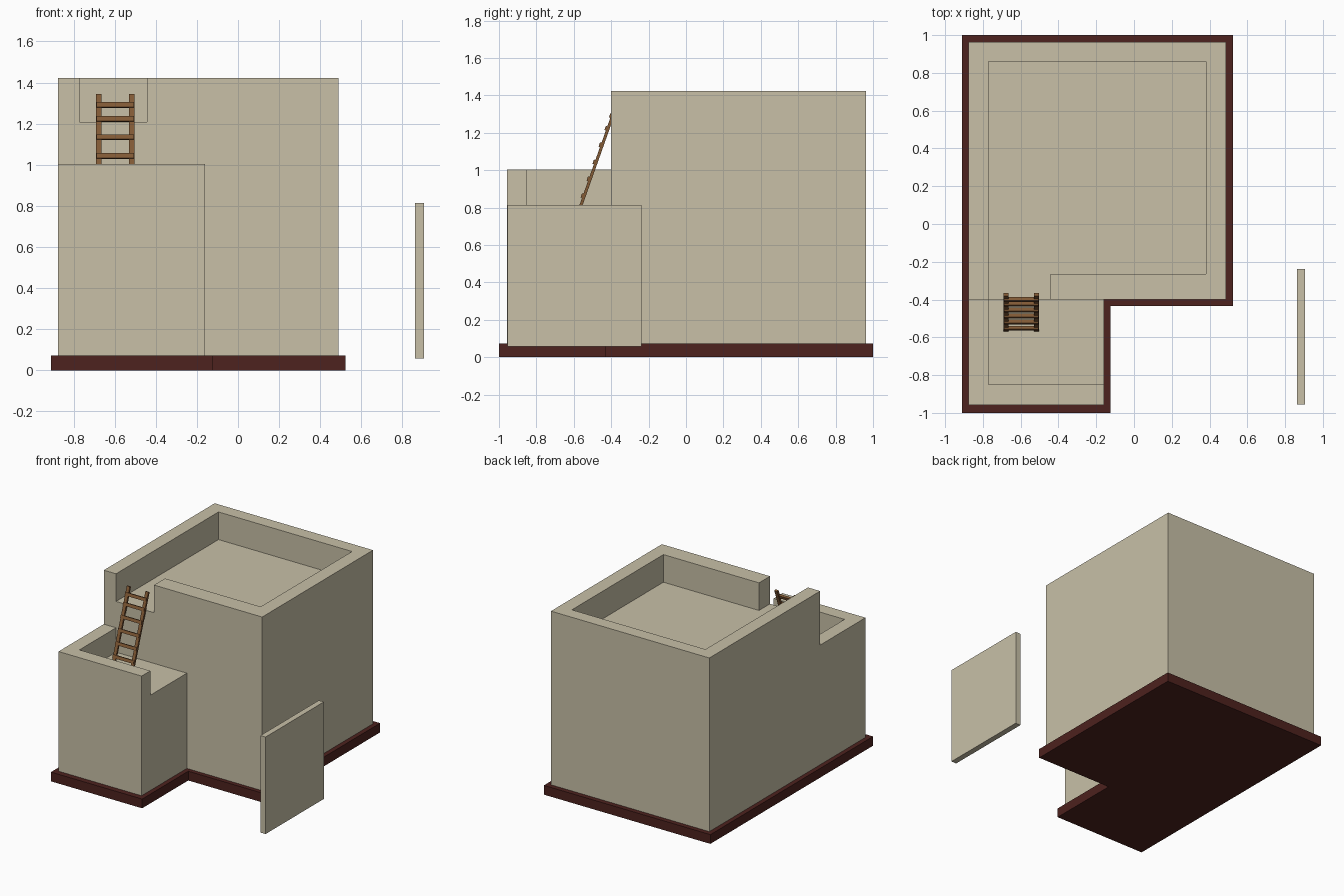
import bpy, bmesh
from math import atan2, hypot
from mathutils import Matrix, Vector

if "Cube" in bpy.data.objects:
    bpy.data.objects.remove(bpy.data.objects["Cube"])


def material(name, rgb):
    m = bpy.data.materials.new(name)
    m.diffuse_color = (*rgb, 1)
    m.use_nodes = True
    m.node_tree.nodes["Principled BSDF"].inputs["Base Color"].default_value = m.diffuse_color
    return m


PLASTER = material("plaster", (0.58, 0.53, 0.39))
BASE = material("dark_base", (0.075, 0.016, 0.013))
WOOD = material("wood", (0.22, 0.10, 0.035))


def prism(name, outline, z0, z1, mat=None):
    """Extrude a closed xy outline from z0 to z1."""
    bm = bmesh.new()
    face = bm.faces.new([bm.verts.new((x, y, z0)) for x, y in outline])
    ext = bmesh.ops.extrude_face_region(bm, geom=[face])["geom"]
    verts = [g for g in ext if isinstance(g, bmesh.types.BMVert)]
    bmesh.ops.translate(bm, vec=(0, 0, z1 - z0), verts=verts)
    bmesh.ops.recalc_face_normals(bm, faces=bm.faces)
    me = bpy.data.meshes.new(name)
    bm.to_mesh(me)
    bm.free()
    ob = bpy.data.objects.new(name, me)
    bpy.context.collection.objects.link(ob)
    if mat:
        me.materials.append(mat)
    return ob


def rect(x0, x1, y0, y1):
    return [(x0, y0), (x1, y0), (x1, y1), (x0, y1)]


def carve(ob, cutter):
    mod = ob.modifiers.new("roof_recess", "BOOLEAN")
    mod.operation = "DIFFERENCE"
    mod.solver = "EXACT"
    mod.object = cutter
    cutter.hide_render = True
    bpy.context.view_layer.objects.active = ob
    bpy.ops.object.modifier_apply(modifier=mod.name)
    bpy.data.objects.remove(cutter)


# L-shaped plinth
prism("plinth", [(-0.91, -1), (-0.125, -1), (-0.125, -0.433), (0.523, -0.433),
                 (0.523, 1), (-0.91, 1)], 0, 0.072, BASE)

# Tall block: sunken roof with a gap in the parapet for the ladder
main = prism("main_block", rect(-0.875, 0.488, -0.40, 0.963), 0.072, 1.423, PLASTER)
carve(main, prism("main_cutter", [(-0.77, -0.5), (-0.443, -0.5), (-0.443, -0.265),
                                  (0.38, -0.265), (0.38, 0.86), (-0.77, 0.86)], 1.208, 1.6))

# Low block: terrace with parapet on the front and left only
low = prism("terrace_block", rect(-0.875, -0.16, -0.957, -0.40), 0.072, 1.003, PLASTER)
carve(low, prism("terrace_cutter", rect(-0.77, 0.0, -0.85, -0.3), 0.813, 1.2))

# Separate wall panel standing to the right
prism("loose_wall_panel", rect(0.862, 0.906, -0.955, -0.238), 0.058, 0.813, PLASTER)

# Ladder: built upright, then leaned against the tall block
foot, top = Vector((-0.597, -0.563, 0.808)), Vector((-0.597, -0.374, 1.342))
dy, dz = top.y - foot.y, top.z - foot.z
length = hypot(dy, dz)
lean = Matrix.Translation(foot) @ Matrix.Rotation(-atan2(dy, dz), 4, "X")
for side, s in (("left", -1), ("right", 1)):
    rail = prism(f"ladder_rail_{side}",
                 rect(s * 0.08 - 0.013, s * 0.08 + 0.013, -0.008, 0.008), 0, length, WOOD)
    rail.matrix_world = lean
for i, z in enumerate((0.86, 0.95, 1.04, 1.132, 1.22, 1.288)):
    h = (z - foot.z) / dz * length
    rung = prism(f"ladder_rung_{i + 1}", rect(-0.091, 0.091, -0.016, 0.002),
                 h - 0.012, h + 0.012, WOOD)
    rung.matrix_world = lean
